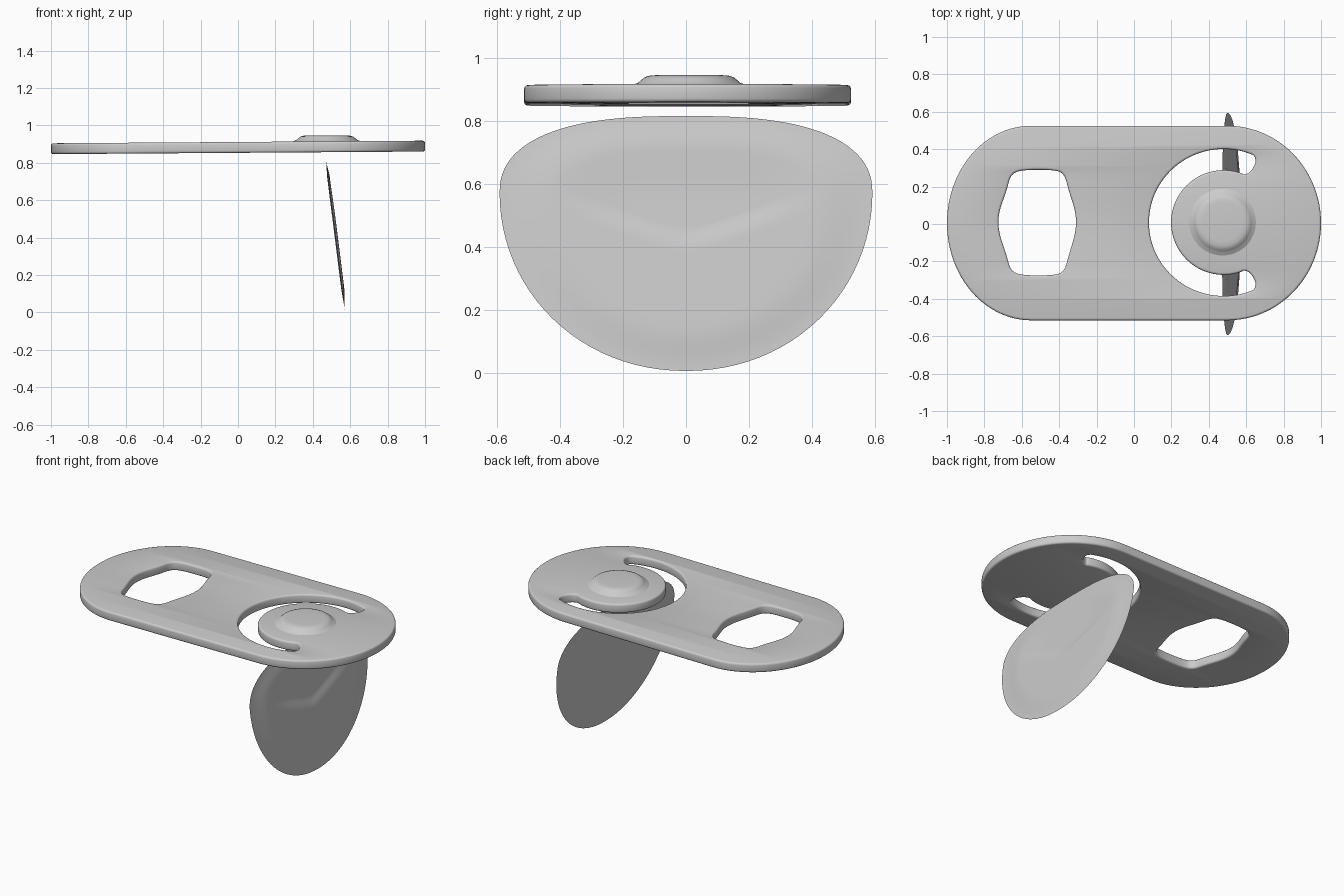
import bpy, bmesh, math
from mathutils import Matrix

if "Cube" in bpy.data.objects:
    bpy.data.objects.remove(bpy.data.objects["Cube"])

metal = bpy.data.materials.new("brushed grey metal")
metal.diffuse_color = (0.6, 0.6, 0.6, 1)
metal.use_nodes = True
metal.node_tree.nodes["Principled BSDF"].inputs["Base Color"].default_value = metal.diffuse_color


def arc(cx, cy, rx, ry, a0, a1, n):
    out = []
    for i in range(n + 1):
        a = math.radians(a0 + (a1 - a0) * i / n)
        out.append((cx + rx * math.cos(a), cy + ry * math.sin(a)))
    return out


def finish(ob, angle):
    ob.data.materials.clear()
    ob.data.materials.append(metal)
    bpy.ops.object.select_all(action='DESELECT')
    ob.select_set(True)
    bpy.context.view_layer.objects.active = ob
    bpy.ops.object.shade_smooth_by_angle(angle=math.radians(angle))


def chaikin(pts, rounds):
    for _ in range(rounds):
        new = []
        for i, p in enumerate(pts):
            q = pts[(i + 1) % len(pts)]
            new += [(p[0] * .75 + q[0] * .25, p[1] * .75 + q[1] * .25),
                    (p[0] * .25 + q[0] * .75, p[1] * .25 + q[1] * .75)]
        pts = new
    return pts


# Plate outline, finger hole and C-shaped slot
outer = arc(0.5, 0.005, 0.5, 0.52, -90, 90, 48) + arc(-0.55, 0.005, 0.45, 0.52, 90, 270, 48)
hole = chaikin([(-0.42, 0.29), (-0.60, 0.29), (-0.66, 0.265), (-0.68, 0.18), (-0.725, 0.06),
                (-0.725, -0.04), (-0.68, -0.17), (-0.66, -0.25), (-0.60, -0.275), (-0.42, -0.275),
                (-0.37, -0.25), (-0.35, -0.17), (-0.31, -0.04), (-0.31, 0.06),
                (-0.35, 0.18), (-0.37, 0.265)], 3)
end = [(0.645, 0.365), (0.652, 0.33), (0.632, 0.29), (0.61, 0.27), (0.585, 0.264)]
slot = (arc(0.48, 0.008, 0.40, 0.393, 70, 290, 56)
        + [(x, 0.016 - y) for x, y in end]
        + arc(0.48, 0.008, 0.282, 0.28, 290, 70, 56) + end[::-1])
slot = chaikin(slot, 1)

cu = bpy.data.curves.new("pull_tab_plate", 'CURVE')
cu.dimensions = '2D'
cu.fill_mode = 'BOTH'
cu.extrude = 0.017
cu.bevel_depth = 0.012
cu.bevel_resolution = 2
cu.offset = -0.012
for pts in (outer, hole, slot):
    sp = cu.splines.new('POLY')
    sp.points.add(len(pts) - 1)
    for p, (x, y) in zip(sp.points, pts):
        p.co = (x, y, 0, 1)
    sp.use_cyclic_u = True
plate = bpy.data.objects.new("pull_tab_plate", cu)
bpy.context.collection.objects.link(plate)
bpy.context.view_layer.objects.active = plate
plate.select_set(True)
bpy.ops.object.convert(target='MESH')
plate = bpy.context.view_layer.objects.active
bm = bmesh.new()
bm.from_mesh(plate.data)
bmesh.ops.remove_doubles(bm, verts=bm.verts, dist=0.0005)
bmesh.ops.recalc_face_normals(bm, faces=bm.faces)
for v in bm.verts:                       # slight rise towards the rivet end
    v.co.z += 0.882 + 0.007 * v.co.x
bm.to_mesh(plate.data)
bm.free()
finish(plate, 40)

# Rivet button: a revolved dome profile
bm = bmesh.new()
prof = [(0.19, 0.905), (0.175, 0.917), (0.162, 0.922), (0.152, 0.931), (0.142, 0.939),
        (0.128, 0.944), (0.105, 0.946), (0.0, 0.946)]
vs = [bm.verts.new((r, 0, z)) for r, z in prof]
es = [bm.edges.new(p) for p in zip(vs, vs[1:])]
bmesh.ops.spin(bm, geom=vs + es, cent=(0, 0, 0), axis=(0, 0, 1), angle=2 * math.pi, steps=48)
bmesh.ops.remove_doubles(bm, verts=bm.verts, dist=0.0005)
bmesh.ops.recalc_face_normals(bm, faces=bm.faces)
bmesh.ops.transform(bm, matrix=Matrix.Translation((0.475, 0.01, 0)), verts=bm.verts)
me = bpy.data.meshes.new("rivet_button")
bm.to_mesh(me)
bm.free()
rivet = bpy.data.objects.new("rivet_button", me)
bpy.context.collection.objects.link(rivet)
finish(rivet, 60)

# Opened mouth flap: thin leaning lens with a shallow V-shaped dent on its face
def smooth(t):
    t = max(0, min(1, t))
    return t * t * (3 - 2 * t)


def flap_rim(a):
    c, s = math.cos(a), math.sin(a)
    if s < 0:                            # round lower half
        return 0.593 * math.copysign(abs(c) ** 0.97, c), 0.57 + 0.565 * s
    return 0.593 * math.copysign(abs(c) ** 0.75, c), 0.57 + 0.246 * s ** 0.85


def flap_point(a, t, side):
    y, z = flap_rim(a)
    y, z = y * t, 0.46 + (z - 0.46) * t
    bulge = smooth((1 - t) / 0.3)
    x = 0.47 + 0.102 * (0.815 - z) / 0.81
    if side > 0:
        crease = 0.405 + 0.35 * math.sqrt(y * y + 0.002)
        fade = smooth((0.48 - abs(y)) / 0.3)
        dent = smooth((z - crease + 0.03) / 0.07) * fade * smooth((0.8 - z) / 0.25)
        x += 0.012 * bulge - 0.009 * dent * bulge
    else:
        x -= 0.005 * bulge
    return x, y, z


N, R = 96, 28
bm = bmesh.new()
rim = [bm.verts.new(flap_point(2 * math.pi * i / N, 1, 1)) for i in range(N)]
for side in (1, -1):
    prev = rim
    for k in range(1, R):
        ring = [bm.verts.new(flap_point(2 * math.pi * i / N, 1 - k / R, side)) for i in range(N)]
        for i in range(N):
            j = (i + 1) % N
            bm.faces.new((prev[i], prev[j], ring[j], ring[i]))
        prev = ring
    mid = bm.verts.new(flap_point(0, 0, side))
    for i in range(N):
        bm.faces.new((prev[i], prev[(i + 1) % N], mid))
bmesh.ops.recalc_face_normals(bm, faces=bm.faces)
me = bpy.data.meshes.new("mouth_flap")
bm.to_mesh(me)
bm.free()
flap = bpy.data.objects.new("mouth_flap", me)
bpy.context.collection.objects.link(flap)
finish(flap, 30)
